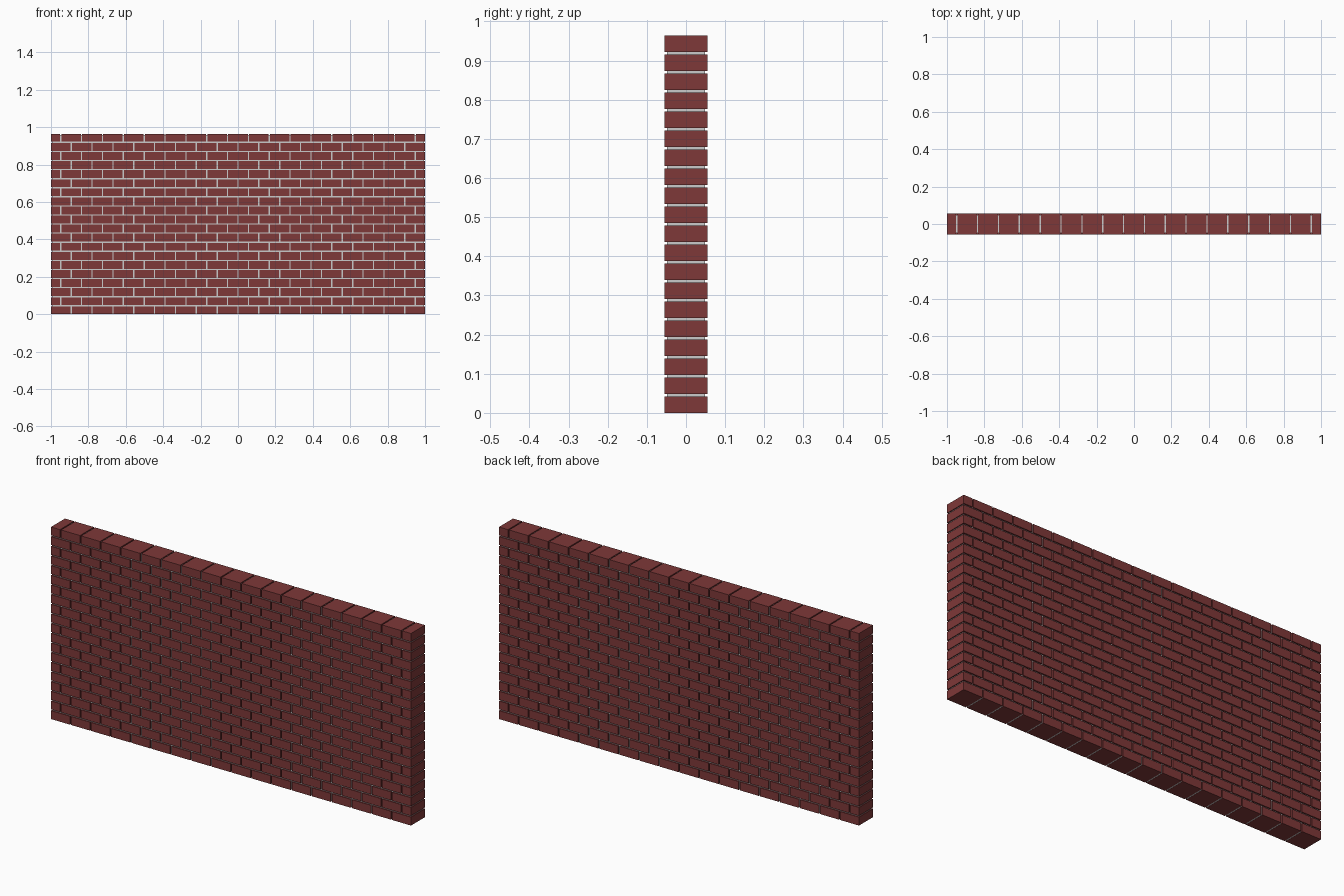
import bpy, bmesh
from mathutils import Matrix, Vector

if "Cube" in bpy.data.objects:
    bpy.data.objects.remove(bpy.data.objects["Cube"])

ROWS, COLS = 20, 18
GAP = 0.0065
PITCH_X = (2 + GAP) / COLS           # brick length plus joint
PITCH_Z = (0.9645 + GAP) / ROWS      # brick height plus joint
LENGTH, HEIGHT, DEPTH = PITCH_X - GAP, PITCH_Z - GAP, 0.111
HALF = (LENGTH - GAP) / 2


def material(name, color):
    mat = bpy.data.materials.new(name)
    mat.diffuse_color = (*color, 1)
    mat.use_nodes = True
    mat.node_tree.nodes["Principled BSDF"].inputs["Base Color"].default_value = mat.diffuse_color
    return mat


def add_box(bm, x0, x1, z0, z1, depth):
    center = Vector(((x0 + x1) / 2, 0, (z0 + z1) / 2))
    size = Matrix.Diagonal((x1 - x0, depth, z1 - z0, 1))
    bmesh.ops.create_cube(bm, size=1, matrix=Matrix.Translation(center) @ size)


def make_object(name, bm, mat=None):
    mesh = bpy.data.meshes.new(name)
    bm.to_mesh(mesh)
    bm.free()
    if mat:
        mesh.materials.append(mat)
    obj = bpy.data.objects.new(name, mesh)
    bpy.context.collection.objects.link(obj)
    return obj


red = material("brick_red", (0.21, 0.04, 0.04))

# Running bond courses: every second one starts and ends with a half brick
for row in range(ROWS):
    bm = bmesh.new()
    z = row * PITCH_Z
    if row % 2 == 0:
        starts = [(-1 + i * PITCH_X, LENGTH) for i in range(COLS)]
    else:
        starts = [(-1, HALF), (1 - HALF, HALF)]
        starts += [(-1 + HALF + GAP + i * PITCH_X, LENGTH) for i in range(COLS - 1)]
    for x, length in starts:
        add_box(bm, x, x + length, z, z + HEIGHT, DEPTH)
    make_object(f"brick_course_{row + 1:02d}", bm, red)

# Mortar core, slightly recessed behind the brick faces
bm = bmesh.new()
add_box(bm, -0.995, 0.995, 0.0005, 0.9595, DEPTH - 0.014)
make_object("mortar", bm)
